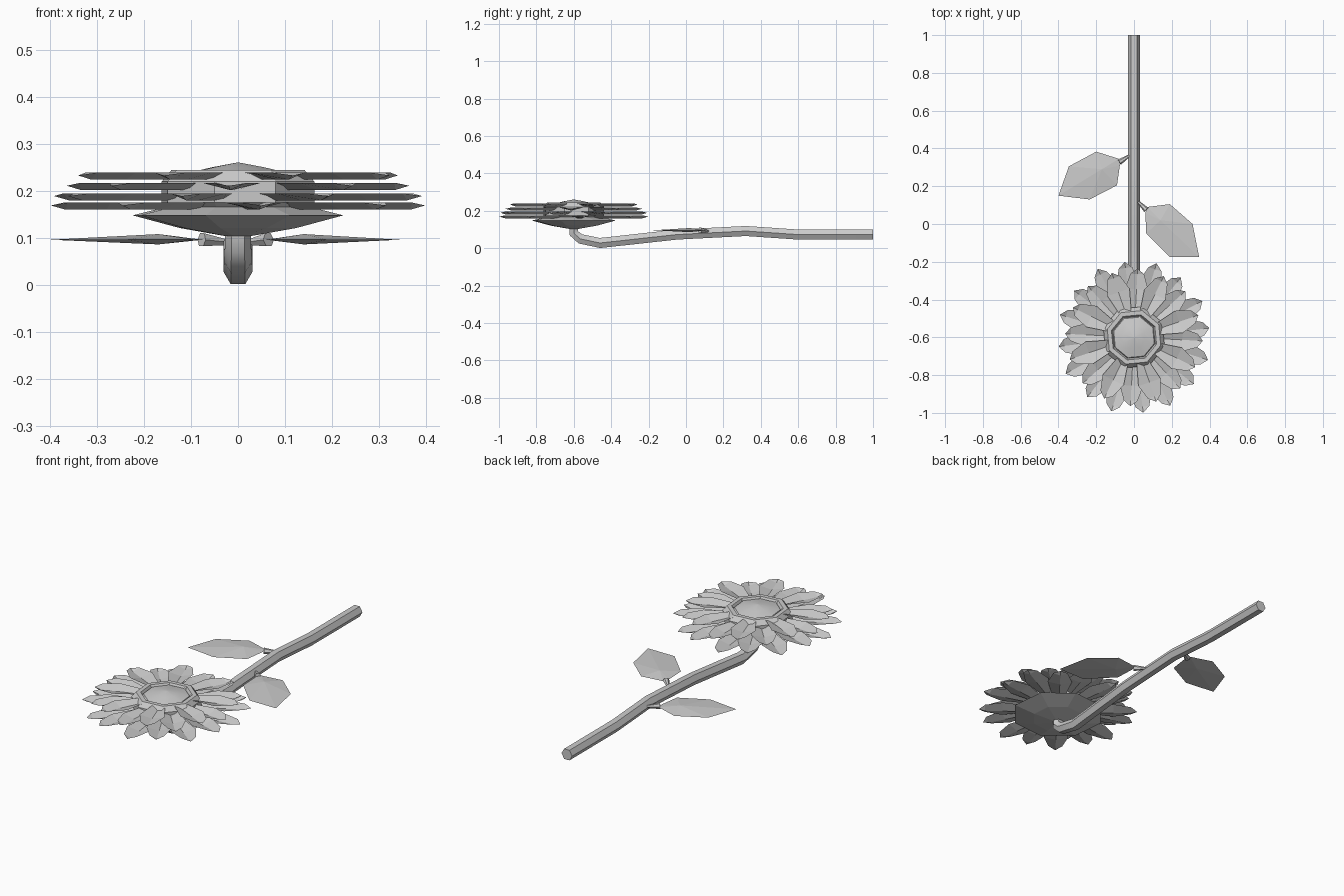
import bpy, bmesh, math
from mathutils import Vector, Matrix

cube = bpy.data.objects.get("Cube")
if cube:
    bpy.data.objects.remove(cube, do_unlink=True)

GREY = (0.6, 0.6, 0.6, 1.0)
mat = bpy.data.materials.new("plain_grey")
mat.use_nodes = True
mat.diffuse_color = GREY
mat.node_tree.nodes["Principled BSDF"].inputs["Base Color"].default_value = GREY

HEAD = Vector((0, -0.6, 0))
TWIST = math.radians(28)


def make_object(name, bm, smooth=None):
    if smooth is not None:
        bmesh.ops.recalc_face_normals(bm, faces=bm.faces)
    mesh = bpy.data.meshes.new(name)
    bm.to_mesh(mesh)
    bm.free()
    mesh.materials.append(mat)
    obj = bpy.data.objects.new(name, mesh)
    bpy.context.collection.objects.link(obj)
    if smooth:
        bpy.ops.object.select_all(action='DESELECT')
        obj.select_set(True)
        bpy.context.view_layer.objects.active = obj
        bpy.ops.object.shade_smooth_by_angle(angle=math.radians(smooth))
    return obj


def bridge(bm, rings):
    for a, b in zip(rings, rings[1:]):
        n = len(a)
        for i in range(n):
            bm.faces.new((a[i], a[(i + 1) % n], b[(i + 1) % n], b[i]))
    for ring in (rings[0], rings[-1]):
        bm.faces.new(ring)


def lathe(name, profile, sides=8, smooth=0):
    bm = bmesh.new()
    rings = []
    for r, z in profile:
        rings.append([bm.verts.new(HEAD + Vector((
            r * math.cos(TWIST + math.tau * i / sides),
            r * math.sin(TWIST + math.tau * i / sides), z)))
            for i in range(sides)])
    bridge(bm, rings)
    return make_object(name, bm, smooth)


def tube(name, path, radii, sides=6):
    """Sweep a regular polygon along a path, mitred at each bend."""
    bm = bmesh.new()
    pts = [Vector(p) for p in path]
    rings = []
    for i, (p, r) in enumerate(zip(pts, radii)):
        t = (pts[min(i + 1, len(pts) - 1)] - pts[max(i - 1, 0)]).normalized()
        side = Vector((1, 0, 0))
        if abs(t.x) > 0.5:
            side = t.cross(Vector((0, 0, 1))).normalized()
        up = side.cross(t)
        rings.append([bm.verts.new(p + r * (side * math.cos(math.tau * k / sides)
                                            + up * math.sin(math.tau * k / sides)))
                      for k in range(sides)])
    bridge(bm, rings)
    return make_object(name, bm, 50)


# Flower head: cupped base, rimmed disc and domed centre
lathe("calyx", [(0.03, 0.104), (0.13, 0.121), (0.235, 0.148), (0.15, 0.168)])
lathe("disc_rim", [(0.14, 0.15), (0.17, 0.175), (0.17, 0.22), (0.148, 0.245),
                   (0.125, 0.245), (0.115, 0.228)])
lathe("seed_dome", [(0.12, 0.225), (0.112, 0.238), (0.06, 0.25), (0.005, 0.26)], smooth=40)


# Petal layers: creased petals with raised edges
def petal_layer(name, z, start, tip, count=8, fold=0.015):
    bm = bmesh.new()
    stations = [(0.11, 0.025), (tip * 0.7, 0.062), (tip * 0.92, 0.036)]
    for k in range(count):
        turn = Matrix.Rotation(math.radians(start) + math.tau * k / count, 3, 'Z')

        def vert(r, w, h):
            return bm.verts.new(HEAD + turn @ Vector((r, w, z + h)))

        mid = [vert(r, 0, 0) for r, w in stations]
        point = vert(tip, 0, fold * 0.6)
        for s in (1, -1):
            edge = [vert(r, s * w, fold) for r, w in stations]
            for i in range(2):
                f = (mid[i], mid[i + 1], edge[i + 1], edge[i])
                bm.faces.new(f if s > 0 else f[::-1])
            f = (mid[2], point, edge[2])
            bm.faces.new(f if s > 0 else f[::-1])
    return make_object(name, bm)


petal_layer("petals_bottom", 0.160, 7, 0.402)
petal_layer("petals_lower", 0.180, 28, 0.41)
petal_layer("petals_upper", 0.202, -3, 0.365)
petal_layer("petals_top", 0.224, 19, 0.36)

# Stem
tube("stem", [(0, 1, 0.073), (0, 0.6, 0.073), (0, 0.32, 0.092), (0, -0.05, 0.073),
              (0, -0.46, 0.028), (0, -0.565, 0.05), (0, -0.6, 0.08), (0, -0.6, 0.115)],
     [0.031, 0.031, 0.031, 0.031, 0.031, 0.03, 0.028, 0.028])


# Leaves: thin, thicker near the stalk
def leaf(name, outline, root, swell):
    bm = bmesh.new()
    rim = [bm.verts.new((x, y, 0.096)) for x, y in outline]
    for z in (0.108, 0.086):
        peak = bm.verts.new((swell[0], swell[1], z))
        for i in range(len(rim)):
            bm.faces.new((rim[i], rim[(i + 1) % len(rim)], peak))
    make_object(name, bm, 0)
    base = (Vector(outline[0]) + Vector(outline[-1])) / 2
    tube(name + "_stalk", [(*root, 0.09), (*base, 0.096)], [0.006, 0.016])


leaf("left_leaf", [(0.07, 0.09), (0.19, 0.105), (0.31, 0.0), (0.345, -0.175),
                   (0.19, -0.175), (0.065, -0.05), (0.06, 0.06)],
     (0.02, 0.12), (0.14, 0.02))
leaf("right_leaf", [(-0.08, 0.345), (-0.2, 0.383), (-0.345, 0.305), (-0.4, 0.15),
                    (-0.235, 0.13), (-0.09, 0.205), (-0.075, 0.31)],
     (-0.02, 0.365), (-0.17, 0.29))
